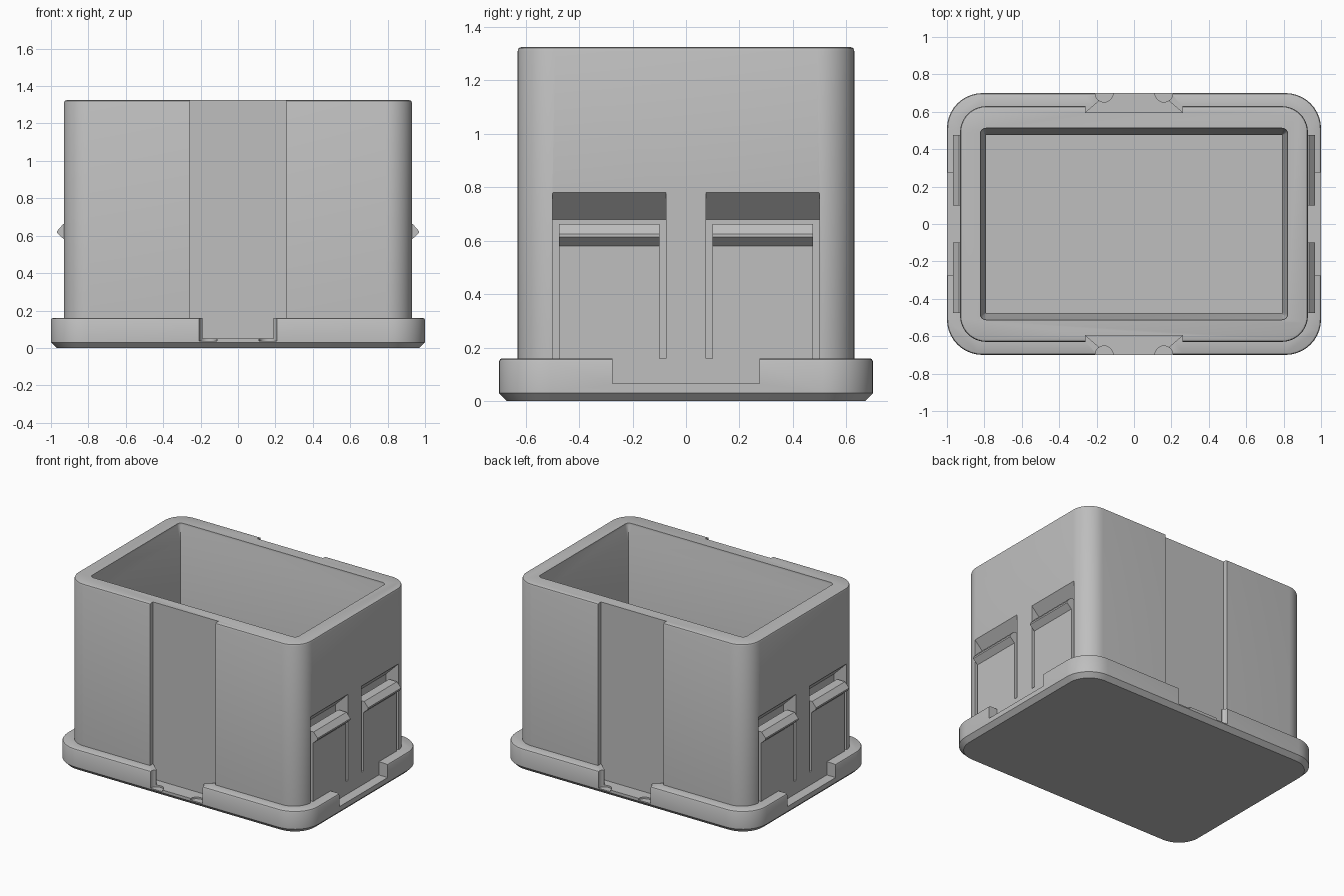
import bpy, bmesh, math

cube = bpy.data.objects.get("Cube")
if cube:
    bpy.data.objects.remove(cube, do_unlink=True)

grey = bpy.data.materials.new("light grey plastic")
grey.use_nodes = True
grey.diffuse_color = (0.52, 0.52, 0.52, 1)
grey.node_tree.nodes["Principled BSDF"].inputs["Base Color"].default_value = (0.52, 0.52, 0.52, 1)


def loft(name, rings):
    """Closed solid through a stack of point rings."""
    bm = bmesh.new()
    loops = [[bm.verts.new(p) for p in ring] for ring in rings]
    n = len(loops[0])
    for a, b in zip(loops, loops[1:]):
        for i in range(n):
            j = (i + 1) % n
            bm.faces.new((a[i], a[j], b[j], b[i]))
    bm.faces.new(loops[0][::-1])
    bm.faces.new(loops[-1])
    bmesh.ops.recalc_face_normals(bm, faces=bm.faces)
    mesh = bpy.data.meshes.new(name)
    bm.to_mesh(mesh)
    bm.free()
    mesh.materials.append(grey)
    obj = bpy.data.objects.new(name, mesh)
    bpy.context.collection.objects.link(obj)
    return obj


def round_ring(hx, hy, r, z, steps=10):
    """Rounded rectangle at one height."""
    pts = []
    for q, (sx, sy) in enumerate(((1, 1), (-1, 1), (-1, -1), (1, -1))):
        for k in range(steps + 1):
            a = (q + k / steps) * math.pi / 2
            pts.append((sx * (hx - r) + r * math.cos(a), sy * (hy - r) + r * math.sin(a), z))
    return pts


def rounded_block(name, levels, steps=10):
    return loft(name, [round_ring(*level, steps) for level in levels])


def prism_z(name, pts, z0, z1):
    return loft(name, [[(x, y, z) for x, y in pts] for z in (z0, z1)])


def prism_y(name, pts, y0, y1):
    return loft(name, [[(x, y, z) for x, z in pts] for y in (y0, y1)])


def box(name, x0, x1, y0, y1, z0, z1):
    return prism_z(name, [(x0, y0), (x1, y0), (x1, y1), (x0, y1)], z0, z1)


def combine(target, tool, operation):
    tool.hide_render = True
    mod = target.modifiers.new("combine", "BOOLEAN")
    mod.operation = operation
    mod.solver = "EXACT"
    mod.object = tool
    bpy.context.view_layer.objects.active = target
    bpy.ops.object.modifier_apply(modifier=mod.name)
    bpy.data.objects.remove(tool, do_unlink=True)


# Flange with chamfered underside, and the tall body
housing = rounded_block("housing", [
    (0.97, 0.67, 0.16, 0), (1, 0.7, 0.19, 0.03), (1, 0.7, 0.19, 0.148),
    (0.996, 0.696, 0.186, 0.156), (0.988, 0.688, 0.178, 0.16)])
body = rounded_block("body", [
    (0.93, 0.63, 0.14, 0.05), (0.93, 0.63, 0.14, 1.31),
    (0.926, 0.626, 0.136, 1.321), (0.915, 0.615, 0.125, 1.325)])
combine(housing, body, "UNION")

# Cavity with a tapered lip
combine(housing, box("cavity", -0.79, 0.79, -0.475, 0.475, 0.12, 1.3), "DIFFERENCE")
lip = rounded_block("lip_taper", [
    (0.789, 0.474, 0.004, 1.215), (0.822, 0.512, 0.03, 1.31), (0.822, 0.512, 0.03, 1.4)], 4)
combine(housing, lip, "DIFFERENCE")

# Front and back: tall shallow channel, flange notch, round dips
for s in (-1, 1):
    y0, y1 = sorted((s * 0.595, s * 0.8))
    combine(housing, box("channel", -0.26, 0.26, y0, y1, 0.16, 1.5), "DIFFERENCE")
    half = [(0.26, 0.595), (0.19, 0.655), (0.19, 0.8)]
    outline = [(x, s * y) for x, y in half] + [(-x, s * y) for x, y in half[::-1]]
    combine(housing, prism_z("notch", outline, 0.05, 0.2), "DIFFERENCE")
    for t in (-1, 1):
        dip = [(t * 0.16 + 0.048 * math.cos(a * math.pi / 12),
                s * 0.7 + 0.048 * math.sin(a * math.pi / 12)) for a in range(24)]
        combine(housing, prism_z("dip", dip, 0.038, 0.2), "DIFFERENCE")

# Sides: flange notch, latch pockets with sloped tops, and latches
pocket = [(0.83, 0.16), (1.05, 0.16), (1.05, 0.78), (0.93, 0.78), (0.83, 0.68)]
latch = [(0.87, 0.16), (0.93, 0.16), (0.93, 0.58), (0.967, 0.614),
         (0.967, 0.625), (0.935, 0.662), (0.87, 0.662)]
parts = [housing]
for s, side in ((1, "left"), (-1, "right")):
    x0, x1 = sorted((s * 0.93, s * 1.1))
    combine(housing, box("side_notch", x0, x1, -0.275, 0.275, 0.065, 0.2), "DIFFERENCE")
    for t, end in ((1, "back"), (-1, "front")):
        y0, y1 = sorted((t * 0.075, t * 0.5))
        combine(housing, prism_y("pocket", [(s * x, z) for x, z in pocket], y0, y1), "DIFFERENCE")
        y0, y1 = sorted((t * 0.1, t * 0.475))
        parts.append(prism_y(f"{side}_{end}_latch", [(s * x, z) for x, z in latch], y0, y1))

# Smooth rounded corners, keep crisp edges
for obj in parts:
    bpy.ops.object.select_all(action="DESELECT")
    obj.select_set(True)
    bpy.context.view_layer.objects.active = obj
    bpy.ops.object.shade_smooth_by_angle(angle=math.radians(28))
